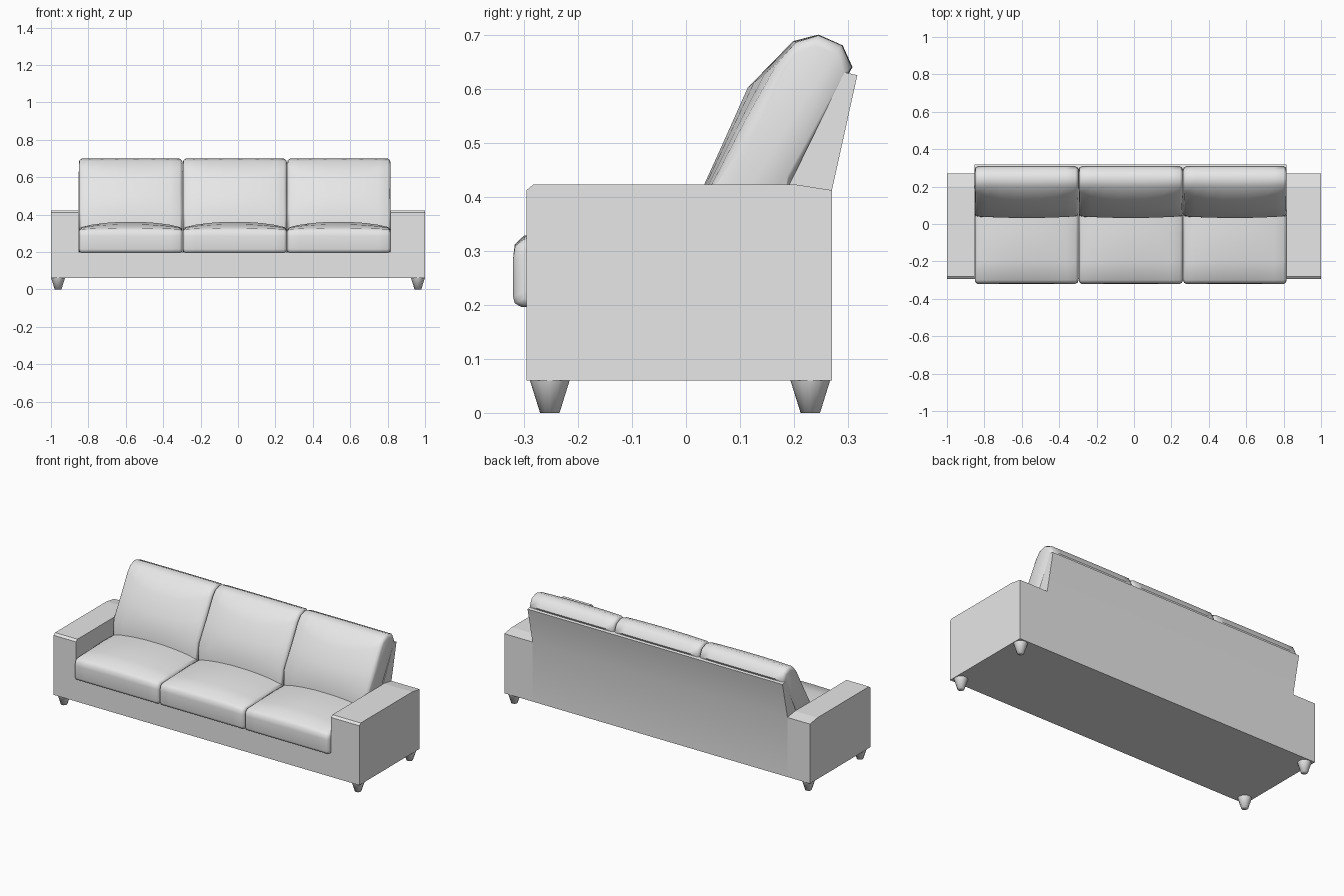
import bpy
import bmesh
import math
from mathutils import Vector

if "Cube" in bpy.data.objects:
    bpy.data.objects.remove(bpy.data.objects["Cube"], do_unlink=True)

fabric = bpy.data.materials.new("light grey")
fabric.use_nodes = True
GREY = (0.8, 0.8, 0.8, 1)
fabric.diffuse_color = GREY
fabric.node_tree.nodes["Principled BSDF"].inputs["Base Color"].default_value = GREY


def finish(name, bm, angle=30):
    """Turn a bmesh into a shaded object."""
    bmesh.ops.recalc_face_normals(bm, faces=bm.faces)
    mesh = bpy.data.meshes.new(name)
    bm.to_mesh(mesh)
    bm.free()
    obj = bpy.data.objects.new(name, mesh)
    bpy.context.collection.objects.link(obj)
    mesh.materials.append(fabric)
    bpy.ops.object.select_all(action="DESELECT")
    obj.select_set(True)
    bpy.context.view_layer.objects.active = obj
    bpy.ops.object.shade_smooth_by_angle(angle=math.radians(angle))
    return obj


def loft(name, sections, angle=30):
    """Skin a list of (x, [(y, z), ...]) cross-sections and cap both ends."""
    bm = bmesh.new()
    rings = [[bm.verts.new((x, y, z)) for y, z in ring] for x, ring in sections]
    n = len(rings[0])
    for a, b in zip(rings, rings[1:]):
        for i in range(n):
            j = (i + 1) % n
            bm.faces.new((a[i], a[j], b[j], b[i]))
    bm.faces.new(rings[0])
    bm.faces.new(rings[-1])
    return finish(name, bm, angle)


def cushion(name, x0, x1, side, crown):
    """Blend a side profile into a fuller middle one, with rounded ends."""
    centre = sum((Vector(p) for p in side), Vector((0, 0))) / len(side)
    sections = []
    width = x1 - x0
    for u, inset in ((0, 0.02), (0.008, 0.007), (0.028, 0), (0.12, 0), (0.25, 0), (0.4, 0),
                     (0.6, 0), (0.75, 0), (0.88, 0), (0.972, 0), (0.992, 0.007), (1, 0.02)):
        w = math.sin(math.pi * u) ** 0.6 if 0 < u < 1 else 0
        ring = []
        for s, c in zip(side, crown):
            p = Vector(s).lerp(Vector(c), w)
            ring.append(p + (centre - p).normalized() * inset)
        sections.append((x0 + u * width, ring))
    return loft(name, sections, 50)


# Base and sloping back panel in one extruded profile
LEFT, RIGHT = 0.815, -0.853
body = [(-0.295, 0.06), (0.27, 0.06), (0.27, 0.412), (0.317, 0.625),
        (0.293, 0.63), (0.19, 0.42), (0.19, 0.2), (-0.295, 0.2)]
loft("base_and_back", [(RIGHT, body), (LEFT, body)])

# Arms
arm = [(-0.295, 0.06), (0.27, 0.06), (0.27, 0.412), (0.2, 0.423),
       (-0.282, 0.423), (-0.295, 0.412)]
loft("right_arm", [(-1, arm), (RIGHT, arm)], 5)
loft("left_arm", [(LEFT, arm), (1, arm)], 5)

# Seat and back cushions
seat_side = [(0.1, 0.196), (-0.305, 0.196), (-0.317, 0.203), (-0.32, 0.215), (-0.32, 0.285),
             (-0.316, 0.308), (-0.3, 0.32), (-0.2, 0.325), (-0.05, 0.325), (0.1, 0.32)]
seat_crown = seat_side[:5] + [(-0.317, 0.312), (-0.3, 0.328), (-0.2, 0.348),
                              (-0.05, 0.362), (0.1, 0.358)]
back_side = [(0.17, 0.3), (0.04, 0.3), (0.045, 0.41), (0.12, 0.55), (0.185, 0.66),
             (0.205, 0.685), (0.245, 0.698), (0.288, 0.68), (0.306, 0.64), (0.19, 0.42)]
back_crown = [(0.17, 0.3), (0.035, 0.3), (0.032, 0.42), (0.068, 0.5), (0.112, 0.6),
              (0.198, 0.688), (0.245, 0.7), (0.29, 0.68), (0.308, 0.64), (0.19, 0.42)]
seams = [-0.852, -0.296, 0.262, 0.817]
for label, x0, x1 in zip(("right", "middle", "left"), seams, seams[1:]):
    cushion(label + "_seat_cushion", x0 + 0.001, x1 - 0.001, seat_side, seat_crown)
    cushion(label + "_back_cushion", x0 + 0.001, x1 - 0.001, back_side, back_crown)

# Tapered feet
for side, x in (("right", -0.962), ("left", 0.962)):
    for end, y in (("front", -0.252), ("back", 0.23)):
        bm = bmesh.new()
        bmesh.ops.create_cone(bm, cap_ends=True, segments=12, radius1=0.018,
                              radius2=0.037, depth=0.061)
        bmesh.ops.translate(bm, verts=bm.verts, vec=(x, y, 0.0305))
        finish(f"{end}_{side}_foot", bm, 80)
